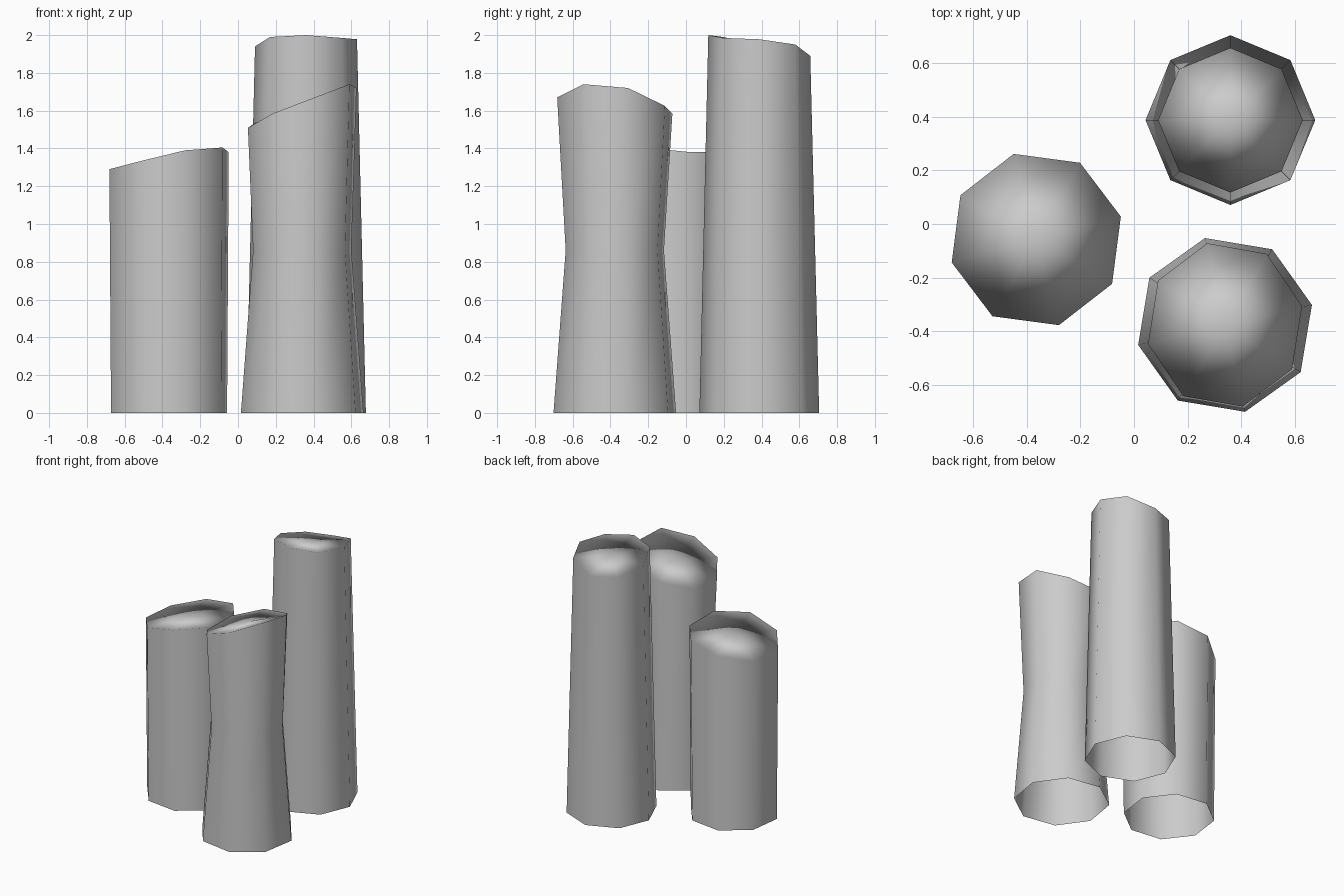
import bpy, bmesh
from math import sin, cos, radians
from mathutils import Vector

cube = bpy.data.objects.get("Cube")
if cube:
    bpy.data.objects.remove(cube, do_unlink=True)

SIDES = 8
GREY = (0.6, 0.6, 0.6, 1)

wax = bpy.data.materials.new("wax_grey")
wax.use_nodes = True
wax.diffuse_color = GREY
wax.node_tree.nodes["Principled BSDF"].inputs["Base Color"].default_value = GREY


def candle(name, centre, turn, rings, rim_radii, rim_heights, tip):
    """Eight-sided open-bottomed column with an uneven rim and a fan top."""
    bm = bmesh.new()

    def ring(rx, ry, heights):
        angles = [radians(turn + i * 360 / SIDES) for i in range(SIDES)]
        return [bm.verts.new((rx * cos(a), ry * sin(a), z))
                for a, z in zip(angles, heights)]

    loops = [ring(r, r, [z] * SIDES) for r, z in rings]
    loops.append(ring(*rim_radii, rim_heights))
    # walls
    for low, high in zip(loops, loops[1:]):
        for i in range(SIDES):
            j = (i + 1) % SIDES
            bm.faces.new((low[i], low[j], high[j], high[i]))
    # melted top
    middle = bm.verts.new((0, 0, tip))
    rim = loops[-1]
    for i in range(SIDES):
        bm.faces.new((rim[i], rim[(i + 1) % SIDES], middle))
    for face in bm.faces:
        face.smooth = True

    mesh = bpy.data.meshes.new(name)
    bm.to_mesh(mesh)
    bm.free()
    mesh.materials.append(wax)
    # soft shading: straight outward on the walls and rim, upward at the tip
    up = Vector((0, 0, 1))
    outward = [Vector((v.co.x, v.co.y, 0)) for v in mesh.vertices]
    mesh.normals_split_custom_set_from_vertices(
        [n.normalized() if n.length > 0.01 else up for n in outward])

    obj = bpy.data.objects.new(name, mesh)
    obj.location = (centre[0], centre[1], 0)
    bpy.context.collection.objects.link(obj)


# short candle, nearly straight
candle("short_candle", (-0.365, -0.058), 15, [(0.318, 0)], (0.327, 0.331),
       [1.38, 1.385, 1.34, 1.295, 1.29, 1.33, 1.39, 1.405], 1.35)

# middle candle with a narrow waist
candle("waisted_candle", (0.34, -0.377), 13, [(0.333, 0), (0.267, 0.86)], (0.295, 0.313),
       [1.72, 1.625, 1.585, 1.535, 1.51, 1.585, 1.67, 1.74], 1.62)

# tall tapered candle
candle("tall_candle", (0.36, 0.388), 0, [(0.317, 0)], (0.27, 0.27),
       [1.978, 1.95, 1.89, 1.90, 1.94, 1.99, 2.0, 1.985], 1.945)
